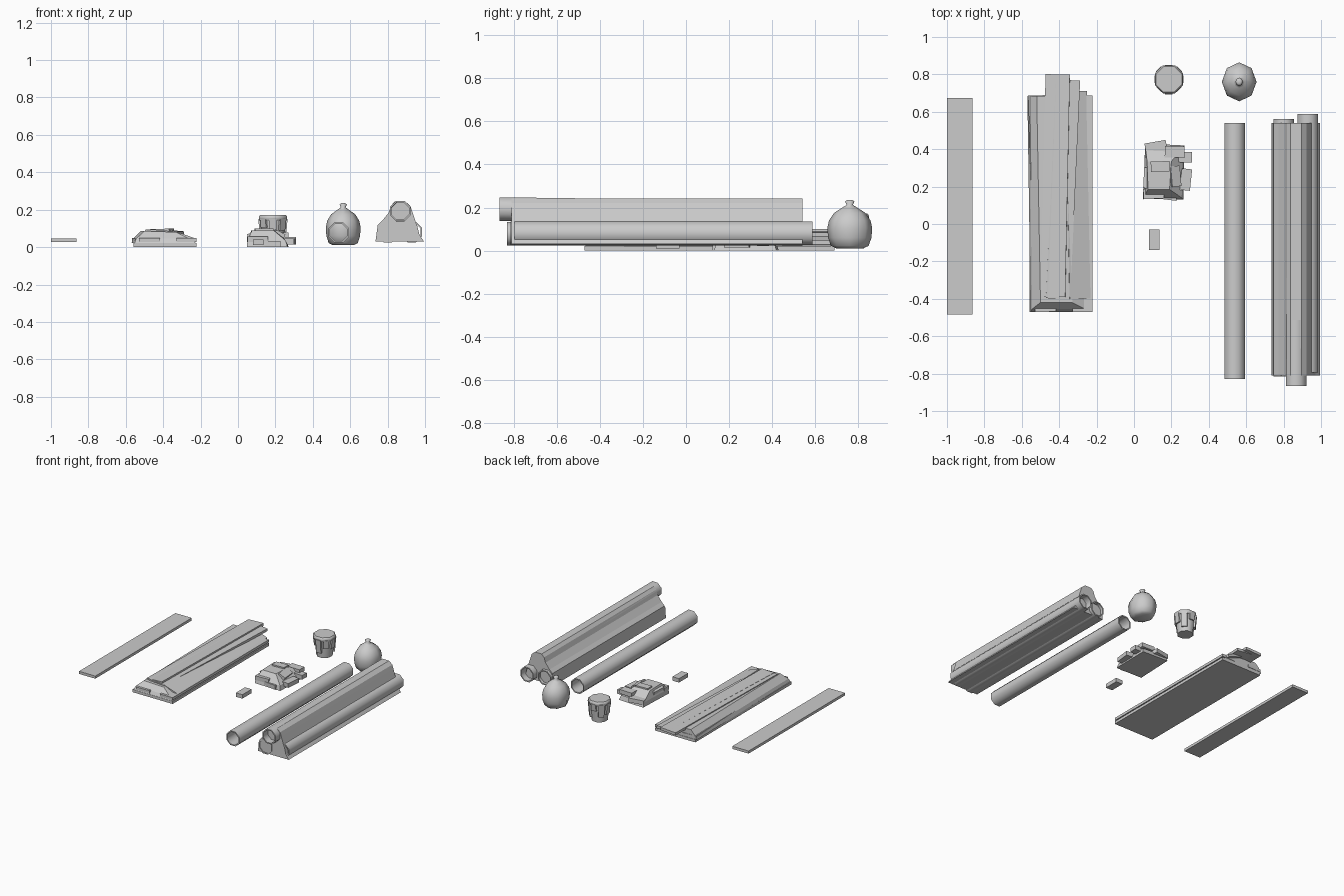
import bpy, bmesh, math
from mathutils import Matrix, Vector

if "Cube" in bpy.data.objects:
    bpy.data.objects.remove(bpy.data.objects["Cube"])


def make(name, bm, smooth=None):
    bmesh.ops.recalc_face_normals(bm, faces=bm.faces)
    me = bpy.data.meshes.new(name)
    bm.to_mesh(me)
    bm.free()
    ob = bpy.data.objects.new(name, me)
    bpy.context.collection.objects.link(ob)
    if smooth:
        bpy.ops.object.select_all(action='DESELECT')
        bpy.context.view_layer.objects.active = ob
        ob.select_set(True)
        bpy.ops.object.shade_smooth_by_angle(angle=math.radians(smooth))
    return ob


def box(name, x, y, z, turn=0, roll=0, pitch=0):
    """Box from (min, max) ranges, turned about its own centre in degrees."""
    bm = bmesh.new()
    c = Vector([(a[0] + a[1]) / 2 for a in (x, y, z)])
    s = [a[1] - a[0] for a in (x, y, z)]
    m = (Matrix.Translation(c) @ Matrix.Rotation(math.radians(turn), 4, 'Z')
         @ Matrix.Rotation(math.radians(pitch), 4, 'X')
         @ Matrix.Rotation(math.radians(roll), 4, 'Y') @ Matrix.Diagonal((*s, 1)))
    bmesh.ops.create_cube(bm, size=1, matrix=m)
    return make(name, bm)


def loft(name, rings, smooth=None, closed=False):
    """Skin a list of point rings; closed joins last ring to first, else ends are capped."""
    bm = bmesh.new()
    vs = [[bm.verts.new(p) for p in r] for r in rings]
    n = len(vs[0])
    pairs = list(zip(vs, vs[1:])) + ([(vs[-1], vs[0])] if closed else [])
    for a, b in pairs:
        for i in range(n):
            j = (i + 1) % n
            bm.faces.new((a[i], a[j], b[j], b[i]))
    if not closed:
        bm.faces.new(vs[0])
        bm.faces.new(vs[-1])
    return make(name, bm, smooth)


def pipe(name, x, z0, z1, y0, y1, r=0.059, wall=0.009):
    def ring(y, z, rad):
        return [(x + rad * math.cos((i + .5) * math.pi / 4), y,
                 z + rad * math.sin((i + .5) * math.pi / 4)) for i in range(8)]
    return loft(name, [ring(y0, z0, r), ring(y1, z1, r),
                       ring(y1, z1, r - wall), ring(y0, z0, r - wall)], 60, True)


def lathe(name, cx, cy, prof, turn=0, sy=1, smooth=50):
    return loft(name, [[(cx + r * math.cos(i * math.pi / 4 + turn),
                         cy + sy * r * math.sin(i * math.pi / 4 + turn), z)
                        for i in range(8)] for r, z in prof], smooth)


# Single plank
box("single_plank", (-1, -.863), (-.485, .675), (.027, .047))

# Plank pile: flat base, tapered core, loose boards
box("plank_pile_base", (-.56, -.222), (-.47, .688), (0, .021))
loft("plank_pile_core", [
    [(-.553, -.468, .021), (-.225, -.468, .021), (-.24, .685, .021), (-.57, .685, .021)],
    [(-.545, -.455, .045), (-.26, -.455, .045), (-.265, .685, .045), (-.56, .685, .045)],
    [(-.50, -.42, .086), (-.33, -.42, .080), (-.34, .685, .080), (-.52, .685, .086)]])
boards = [(-.548, -.435, -.47, .688, .028, 1.8, 0),
          (-.33, -.222, -.47, .688, .028, 0, 0),
          (-.485, -.355, -.39, .80, .076, -1.2, -3),
          (-.445, -.315, -.40, .77, .070, -2.6, 5),
          (-.362, -.24, -.40, .71, .048, 1.2, 20)]
for i, (a, b, c, d, z, t, r) in enumerate(boards):
    box(f"loose_plank_{i}", (a, b), (c, d), (z, z + .02), t, r)

# Brick pile: tapered core with bricks poking out
loft("brick_pile_core", [
    [(.048, .135, 0), (.265, .13, 0), (.27, .42, 0), (.06, .43, 0)],
    [(.05, .14, .035), (.255, .14, .035), (.26, .41, .035), (.06, .42, .035)],
    [(.075, .185, .09), (.19, .185, .09), (.20, .335, .09), (.07, .335, .09)]])
bricks = [(.2, .31, .33, .385, .022, -1, 0), (.25, .305, .18, .295, .015, -6, 0),
          (.06, .175, .38, .44, .02, 10, 0), (.165, .27, .355, .415, .045, -2, 0),
          (.05, .16, .135, .19, .026, 3, 0), (.125, .23, .13, .185, .001, -7, 0),
          (.19, .245, .20, .31, .05, 5, 28), (.09, .19, .28, .335, .068, 2, 0),
          (.055, .11, .19, .30, .045, -3, -15)]
for i, (a, b, c, d, z, t, r) in enumerate(bricks):
    box(f"pile_brick_{i}", (a, b), (c, d), (z, z + .032), t, r)
box("single_brick", (.08, .135), (-.14, -.03), (.01, .04))

# Bucket with overflowing top and drips down its side
lathe("bucket", .187, .773, [(.058, .01), (.072, .15)], math.pi / 8)
lathe("bucket_top", .187, .773, [(.075, .14), (.082, .15), (.082, .163), (.074, .172)], math.pi / 8)
for i, l in enumerate((.07, .11, .05, .095, .08, .045, .10, .06)):
    a = i * math.pi / 4
    x, y = .187 + .068 * math.cos(a), .773 + .068 * math.sin(a)
    box(f"drip_{i}", (x - .007, x + .007), (y - .02, y + .02), (.15 - l, .152), math.degrees(a), 5)

# Tied sack
lathe("tied_sack", .5625, .76, [(.055, .01), (.078, .022), (.09, .06), (.093, .105), (.086, .14),
                               (.065, .175), (.03, .2), (.013, .212), (.02, .228), (.01, .235)],
      0, 1.12, 80)

# Single pipe
pipe("single_pipe", .538, .078, .078, -.83, .54)

# Pipe pile: stepped core and three pipes
half = [(.735, .03), (.747, .118), (.772, .142), (.806, .185), (.818, .222), (.838, .243),
        (.895, .243), (.922, .22), (.932, .19), (.948, .14), (.958, .115), (.97, .065), (.995, .03)]
loft("pipe_pile_core", [[(x, y, z) for x, z in half] for y in (-.81, .54)])
pipe("pile_pipe_left", .80, .08, .08, -.815, .562)
pipe("pile_pipe_right", .93, .08, .08, -.795, .588)
pipe("pile_pipe_top", .867, .193, .175, -.865, .535)
